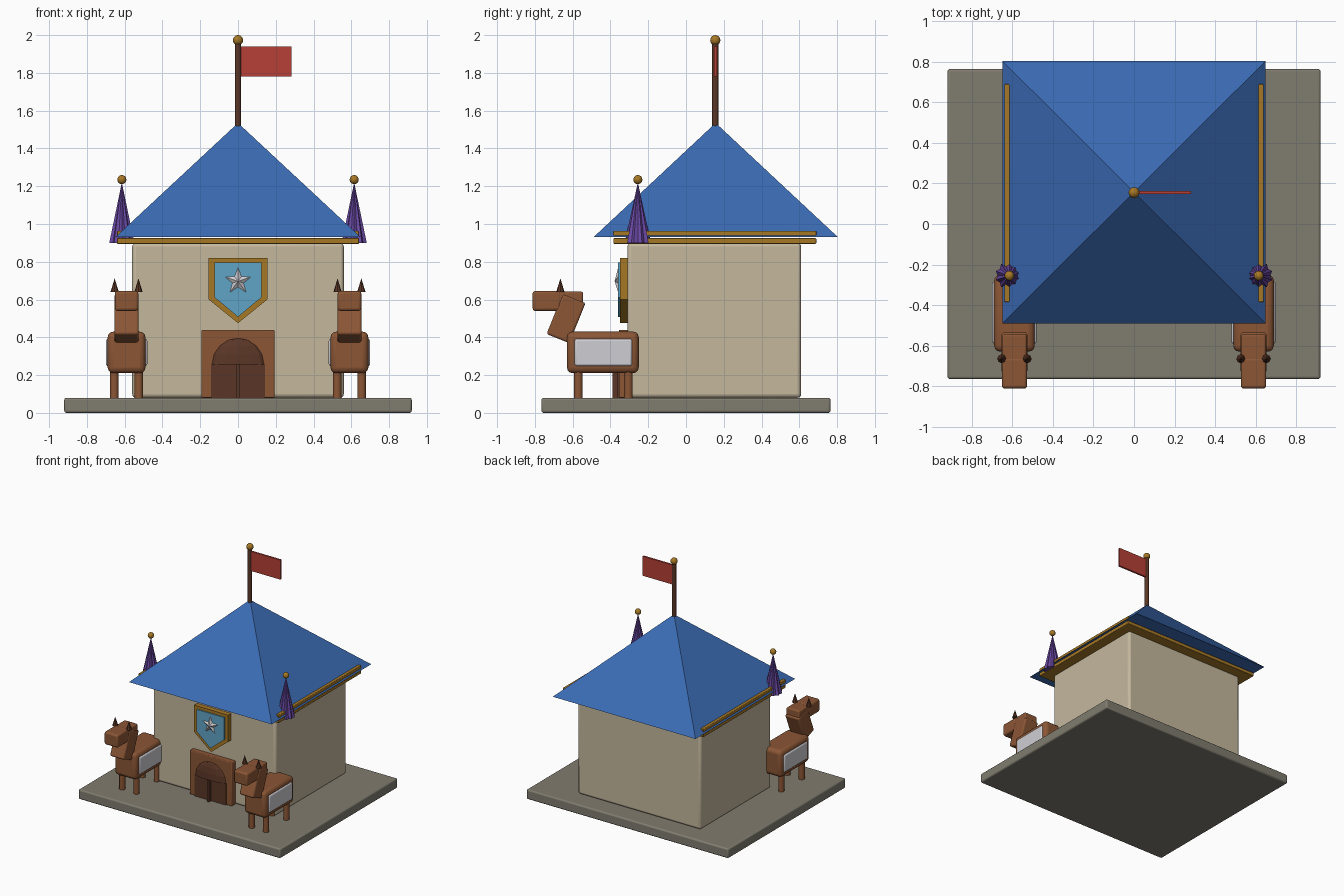
import bpy, bmesh, math
from mathutils import Matrix

if "Cube" in bpy.data.objects:
    bpy.data.objects.remove(bpy.data.objects["Cube"])


def mat(name, r, g, b):
    m = bpy.data.materials.new(name)
    lin = [((c / 255 + 0.055) / 1.055) ** 2.4 for c in (r, g, b)]
    m.diffuse_color = (*lin, 1)
    m.use_nodes = True
    m.node_tree.nodes["Principled BSDF"].inputs["Base Color"].default_value = m.diffuse_color
    return m


STONE = mat("grey stone", 128, 124, 111)
WALL = mat("cream plaster", 197, 184, 158)
BLUE = mat("roof blue", 59, 107, 180)
GOLD = mat("gold", 166, 120, 38)
PURPLE = mat("purple", 108, 74, 166)
RED = mat("flag red", 182, 64, 54)
BROWN = mat("brown", 139, 86, 53)
DARK = mat("dark brown", 90, 54, 38)
SKY = mat("light blue", 96, 164, 198)
SILVER = mat("silver white", 206, 206, 212)


def finish(name, bm, material, bevel=0.0, smooth=False):
    bmesh.ops.recalc_face_normals(bm, faces=bm.faces)
    me = bpy.data.meshes.new(name)
    bm.to_mesh(me)
    bm.free()
    me.materials.append(material)
    ob = bpy.data.objects.new(name, me)
    bpy.context.collection.objects.link(ob)
    if bevel:
        mod = ob.modifiers.new("soft edges", "BEVEL")
        mod.width = bevel
        mod.segments = 3
    if smooth or bevel:
        bpy.ops.object.select_all(action='DESELECT')
        ob.select_set(True)
        bpy.context.view_layer.objects.active = ob
        bpy.ops.object.shade_smooth_by_angle(angle=math.radians(40))
    return ob


def box(name, x, y, z, material, bevel=0.0, tilt=0.0):
    """Box from (min, max) pairs, tilted about its own x axis."""
    bm = bmesh.new()
    size = [p[1] - p[0] for p in (x, y, z)]
    mid = [(p[0] + p[1]) / 2 for p in (x, y, z)]
    bmesh.ops.create_cube(bm, size=1, matrix=Matrix.Translation(mid)
                          @ Matrix.Rotation(tilt, 4, 'X') @ Matrix.Diagonal((*size, 1)))
    return finish(name, bm, material, bevel)


def cone(name, x, y, z, r1, r2, sides, material, smooth=False):
    bm = bmesh.new()
    bmesh.ops.create_cone(bm, cap_ends=True, segments=sides, radius1=r1, radius2=r2,
                          depth=z[1] - z[0], matrix=Matrix.Translation((x, y, (z[0] + z[1]) / 2)))
    return finish(name, bm, material, smooth=smooth)


def ball(name, x, y, z, r):
    bm = bmesh.new()
    bmesh.ops.create_uvsphere(bm, u_segments=16, v_segments=10, radius=r,
                              matrix=Matrix.Translation((x, y, z)))
    return finish(name, bm, GOLD, smooth=True)


def plate(name, outline, y0, y1, material):
    """Extrude an (x, z) outline from y0 to y1."""
    bm = bmesh.new()
    face = bm.faces.new([bm.verts.new((x, y0, z)) for x, z in outline])
    ext = bmesh.ops.extrude_face_region(bm, geom=[face])
    for v in ext["geom"]:
        if isinstance(v, bmesh.types.BMVert):
            v.co.y = y1
    return finish(name, bm, material)


def pyramid(name, ring, apex, material):
    bm = bmesh.new()
    base = [bm.verts.new(p) for p in ring]
    top = bm.verts.new(apex)
    bm.faces.new(base)
    for i, v in enumerate(base):
        bm.faces.new((v, base[(i + 1) % len(base)], top))
    return finish(name, bm, material)


# Ground slab and walls
box("base_slab", (-0.92, 0.92), (-0.765, 0.765), (0, 0.08), STONE, 0.012)
box("walls", (-0.56, 0.56), (-0.31, 0.61), (0.08, 0.9), WALL, 0.02)

# Roof and gold eaves
pyramid("roof", [(-0.65, -0.49, 0.93), (0.65, -0.49, 0.93), (0.65, 0.805, 0.93),
                 (-0.65, 0.805, 0.93)], (0, 0.157, 1.535), BLUE)
box("eave_trim", (-0.64, 0.64), (-0.385, 0.69), (0.895, 0.925), GOLD, 0.005)
for s in (-1, 1):
    xs = sorted((s * 0.613, s * 0.64))
    box("side_trim", xs, (-0.385, 0.69), (0.932, 0.963), GOLD, 0.005)

# Flag pole
cone("flag_pole", 0, 0.155, (1.48, 1.96), 0.017, 0.017, 12, DARK, True)
ball("pole_finial", 0, 0.155, 1.973, 0.027)
box("flag", (0.012, 0.282), (0.147, 0.163), (1.78, 1.94), RED)

# Fluted corner spires
for s in (-1, 1):
    ring = []
    for i in range(20):
        r = 0.07 if i % 2 else 0.058
        a = math.tau * i / 20
        ring.append((s * 0.615 + r * math.cos(a), -0.255 + r * math.sin(a), 0.9))
    pyramid("spire", ring, (s * 0.615, -0.255, 1.22), PURPLE)
    ball("spire_finial", s * 0.615, -0.255, 1.235, 0.024)

# Shield with faceted star
plate("shield_rim", [(-0.155, 0.82), (0.155, 0.82), (0.155, 0.6), (0, 0.475), (-0.155, 0.6)],
      -0.305, -0.35, GOLD)
plate("shield_panel", [(-0.125, 0.795), (0.125, 0.795), (0.125, 0.612), (0, 0.508), (-0.125, 0.612)],
      -0.34, -0.359, SKY)
star = []
for i in range(10):
    r = 0.034 if i % 2 else 0.08
    a = math.pi / 2 + math.tau * i / 10
    star.append((r * math.cos(a), -0.357, 0.697 + r * math.sin(a)))
pyramid("star", star, (0, -0.378, 0.697), SILVER)

# Doorway: frame, domed arch, leaves and centre post
box("door_frame", (-0.193, 0.193), (-0.355, -0.305), (0.08, 0.44), BROWN, 0.006)
bm = bmesh.new()
bmesh.ops.create_uvsphere(bm, u_segments=12, v_segments=8, radius=1,
                          matrix=Matrix.Translation((0, -0.352, 0.255))
                          @ Matrix.Diagonal((0.142, 0.03, 0.142, 1)))
bmesh.ops.bisect_plane(bm, geom=bm.verts[:] + bm.edges[:] + bm.faces[:],
                       plane_co=(0, 0, 0.255), plane_no=(0, 0, 1), clear_inner=True)
bmesh.ops.holes_fill(bm, edges=[e for e in bm.edges if e.is_boundary])
finish("door_arch", bm, DARK)
for s in (-1, 1):
    box("door_leaf", sorted((s * 0.006, s * 0.142)), (-0.362, -0.35), (0.08, 0.255), DARK)
box("door_post", (-0.009, 0.009), (-0.39, -0.35), (0.08, 0.26), DARK)

# Pair of horses
for s in (-1, 1):
    cx = s * 0.59

    def span(half):
        return (cx - half, cx + half)

    box("horse_body", span(0.1), (-0.63, -0.25), (0.21, 0.43), BROWN, 0.03)
    box("horse_blanket", span(0.11), (-0.59, -0.285), (0.248, 0.392), SILVER, 0.012)
    box("horse_neck", span(0.064), (-0.7, -0.57), (0.385, 0.615), BROWN, 0.012, math.radians(-22))
    box("horse_skull", span(0.06), (-0.69, -0.545), (0.56, 0.642), BROWN, 0.01)
    box("horse_muzzle", span(0.0625), (-0.812, -0.66), (0.54, 0.645), BROWN, 0.014)
    for t in (-1, 1):
        cone("horse_ear", cx + t * 0.063, -0.665, (0.64, 0.712), 0.022, 0, 8, DARK)
        for y in (-0.57, -0.305):
            cone("horse_leg", cx + t * 0.065, y, (0.078, 0.24), 0.023, 0.023, 12, BROWN, True)
